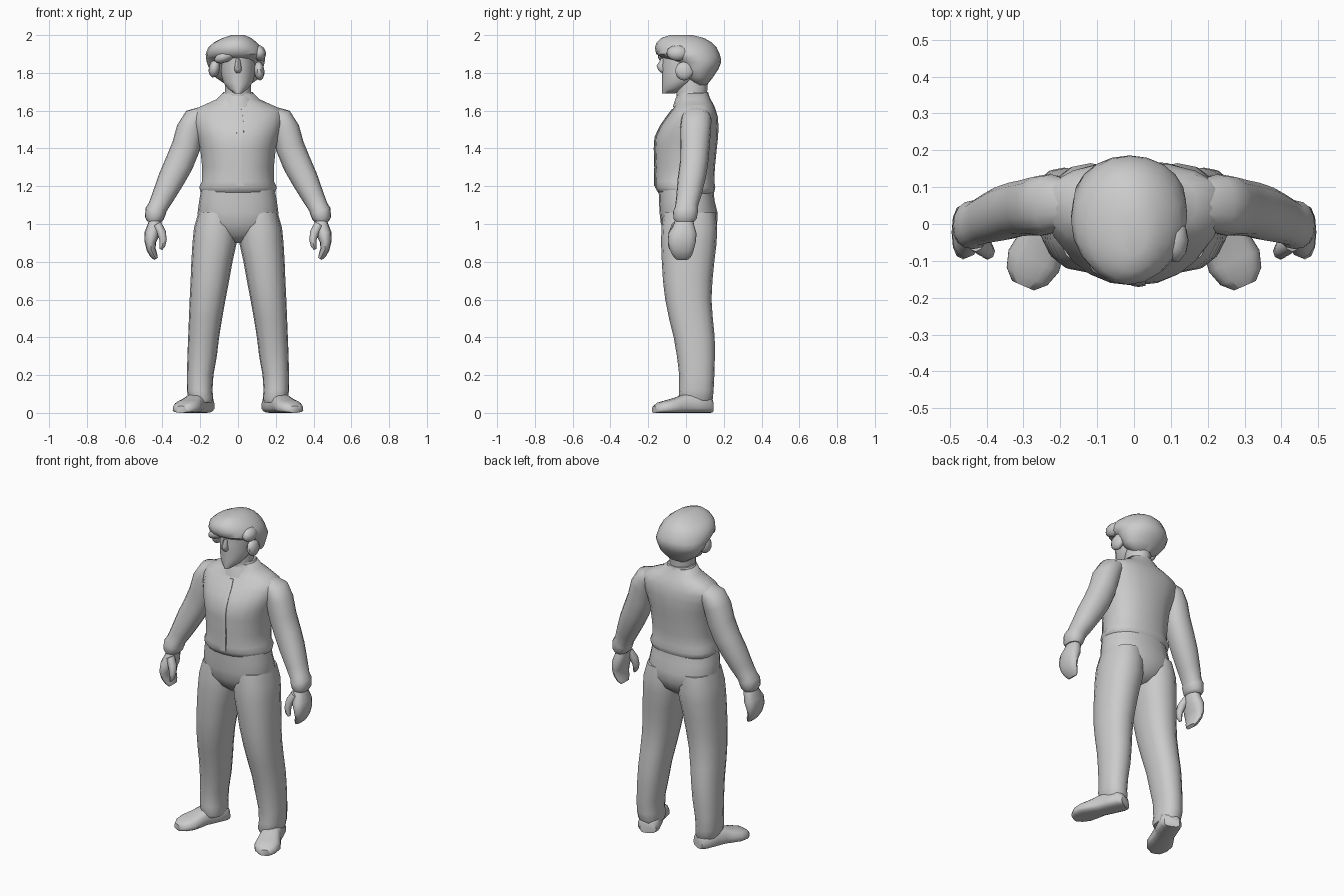
import bpy, bmesh, math
from mathutils import Vector

grey = bpy.data.materials.new("plain grey")
grey.diffuse_color = (0.6, 0.6, 0.6, 1)
X, Y, Z = Vector((1, 0, 0)), Vector((0, 1, 0)), Vector((0, 0, 1))


def loft(name, rings, n=16, power=2.0, taper=0.0, mirror=False, angle=50):
    """Skin a list of (centre, u, v) rings; taper widens the +v side."""
    bm = bmesh.new()
    loops = []
    for c, u, v in rings:
        loop = []
        for i in range(n):
            a = 2 * math.pi * i / n
            s = [math.copysign(abs(t) ** (2 / power), t) for t in (math.cos(a), math.sin(a))]
            loop.append(bm.verts.new(Vector(c) + u * s[0] * (1 + taper * s[1]) + v * s[1]))
        loops.append(loop)
    for a, b in zip(loops, loops[1:]):
        for i in range(n):
            j = (i + 1) % n
            bm.faces.new((a[i], a[j], b[j], b[i]))
    bm.faces.new(loops[0])
    bm.faces.new(loops[-1])
    bmesh.ops.recalc_face_normals(bm, faces=bm.faces)
    me = bpy.data.meshes.new(name)
    bm.to_mesh(me)
    bm.free()
    me.shade_smooth()
    me.set_sharp_from_angle(angle=math.radians(angle))
    me.materials.append(grey)
    ob = bpy.data.objects.new(name, me)
    bpy.context.collection.objects.link(ob)
    if mirror:
        m = ob.modifiers.new("mirror", 'MIRROR')
        m.use_axis = (True, False, False)
        m.use_mirror_merge = False
    return ob


def stack(rows):
    """Level rings from (z, x centre, half width, y front, y back)."""
    return [(Vector((x, (f + b) / 2, z)), X * w, Y * (b - f) / 2) for z, x, w, f, b in rows]


def tube(rows):
    """Rings square to a path in x and z, from (x, y, z, rx, ry)."""
    p = [Vector(r[:3]) for r in rows]
    out = []
    for i, r in enumerate(rows):
        t = p[min(i + 1, len(p) - 1)] - p[max(i - 1, 0)]
        u = Vector((-t.z, 0, t.x)).normalized()
        out.append((p[i], u * r[3], Y * r[4]))
    return out


def blob(name, c, size, tilt=0.0, n=10):
    """Ellipsoid lock of hair, tilted in the front plane."""
    u = Vector((math.cos(tilt), 0, math.sin(tilt)))
    w = Vector((-math.sin(tilt), 0, math.cos(tilt)))
    rings = []
    for k in range(7):
        a = math.radians(-85 + 170 * k / 6)
        r = math.cos(a)
        rings.append((Vector(c) + w * size[2] * math.sin(a), u * size[0] * r, Y * size[1] * r))
    return loft(name, rings, n)


# Jacket body with gathered hem
loft("jacket", stack([
    (1.155, 0, .185, -.13, .14), (1.17, 0, .198, -.15, .15), (1.195, 0, .205, -.165, .155),
    (1.225, 0, .19, -.165, .15), (1.30, 0, .19, -.163, .153), (1.40, 0, .20, -.167, .163),
    (1.46, 0, .215, -.163, .17), (1.52, 0, .235, -.135, .172), (1.57, 0, .245, -.10, .168),
    (1.605, 0, .235, -.072, .157), (1.635, 0, .17, -.055, .145), (1.66, 0, .115, -.045, .13),
    (1.69, 0, .085, -.045, .118)]), n=20, power=2.25, taper=.1)

# Raised front closing of the jacket
loft("placket", stack([
    (1.20, .012, .022, -.17, -.12), (1.30, .012, .022, -.168, -.12), (1.40, .012, .022, -.171, -.12),
    (1.46, .012, .022, -.167, -.12), (1.52, .012, .02, -.139, -.08), (1.57, .010, .018, -.104, -.06),
    (1.61, .006, .012, -.074, -.03)]), n=8, power=5, angle=35)

# Collar and neck
loft("collar", stack([(1.62, 0, .12, -.07, .14), (1.66, 0, .098, -.057, .127),
                      (1.70, 0, .078, -.04, .117)]), taper=.1)
loft("neck", stack([(1.62, 0, .075, -.05, .11), (1.70, 0, .07, -.05, .112),
                    (1.80, 0, .07, -.045, .12)]))

# Sleeves
loft("sleeve", tube([
    (.165, .055, 1.595, .035, .06), (.225, .055, 1.555, .066, .08), (.252, .05, 1.50, .074, .082),
    (.275, .047, 1.41, .076, .078), (.312, .042, 1.32, .076, .075), (.352, .03, 1.24, .071, .074),
    (.395, .015, 1.15, .06, .066), (.425, .002, 1.09, .052, .06), (.436, -.002, 1.068, .056, .066),
    (.443, -.005, 1.03, .05, .062), (.444, -.006, 1.012, .036, .05)]), power=2.2, mirror=True)

# Curled hands with thumbs
loft("hand", tube([
    (.436, -.008, 1.04, .032, .042), (.442, -.012, .995, .036, .055), (.455, -.018, .95, .04, .074),
    (.464, -.022, .905, .031, .074), (.460, -.022, .865, .024, .064), (.446, -.02, .835, .02, .052),
    (.434, -.02, .815, .011, .036)]), n=12, power=2.3, mirror=True)
loft("thumb", tube([
    (.43, -.05, 1.0, .025, .025), (.405, -.066, .955, .024, .026), (.396, -.074, .915, .019, .022),
    (.40, -.078, .885, .015, .018), (.408, -.078, .865, .007, .01)]), n=8, mirror=True)

# Trousers: hips and legs
loft("hips", stack([
    (.90, 0, .05, -.05, .09), (.94, 0, .13, -.10, .14), (1.0, 0, .205, -.133, .165),
    (1.06, 0, .214, -.14, .167), (1.12, 0, .206, -.143, .152), (1.18, 0, .195, -.145, .145)]),
    n=20, power=2.3)
loft("trouser_leg", stack([
    (.055, .195, .058, -.03, .13), (.075, .197, .066, -.04, .142), (.12, .203, .068, -.036, .146),
    (.20, .200, .070, -.036, .15), (.30, .190, .078, -.048, .153), (.40, .182, .082, -.065, .152),
    (.50, .172, .088, -.09, .142), (.60, .161, .095, -.11, .135), (.70, .149, .102, -.122, .14),
    (.80, .138, .109, -.128, .15), (.90, .124, .117, -.132, .162), (.98, .118, .115, -.13, .165),
    (1.06, .11, .10, -.12, .155)]), power=2.3, mirror=True)

# Shoes, turned outward, flat on the ground
d = Vector((.40, -.917, 0))
side = Vector((.917, .40, 0))
heel = Vector((.178, .115, 0))
shoe = []
for s, w, h in [(-.015, .045, .075), (.01, .062, .10), (.08, .062, .105), (.14, .058, .098),
                (.18, .066, .082), (.235, .074, .067), (.28, .060, .055), (.308, .032, .036)]:
    shoe.append((heel + d * s + Z * (h / 2), side * w, Z * h / 2))
loft("shoe", shoe, power=3, taper=-.12, mirror=True)

# Face and nose
loft("face", stack([
    (1.69, 0, .018, -.127, -.06), (1.715, 0, .052, -.128, -.01), (1.75, 0, .078, -.126, .04),
    (1.79, 0, .088, -.127, .08), (1.84, 0, .092, -.128, .10), (1.865, 0, .092, -.125, .10),
    (1.92, 0, .085, -.13, .10)]), taper=.12)
loft("nose", stack([
    (1.80, 0, .012, -.13, -.11), (1.815, 0, .02, -.147, -.10), (1.838, 0, .017, -.156, -.10),
    (1.875, 0, .011, -.132, -.10)]), n=8)

# Hair: cap, fringe and side locks
loft("hair", stack([
    (1.735, 0, .06, .04, .11), (1.775, 0, .118, -.005, .142), (1.82, -.01, .142, -.045, .172),
    (1.855, -.012, .153, -.06, .186), (1.88, -.013, .157, -.125, .184), (1.90, -.014, .157, -.158, .178),
    (1.935, -.016, .142, -.165, .162), (1.962, -.014, .113, -.155, .135),
    (1.985, -.006, .075, -.13, .095), (2.0, 0, .035, -.085, .035)]), n=20)
blob("fringe", (-.065, -.105, 1.89), (.065, .045, .032), .45)
blob("side_lock", (.112, -.045, 1.905), (.036, .06, .042), .3)
blob("ear_lock", (.112, -.01, 1.81), (.028, .05, .05), .1)
blob("ear_lock_left", (-.125, -.01, 1.825), (.03, .05, .05), -.2)
